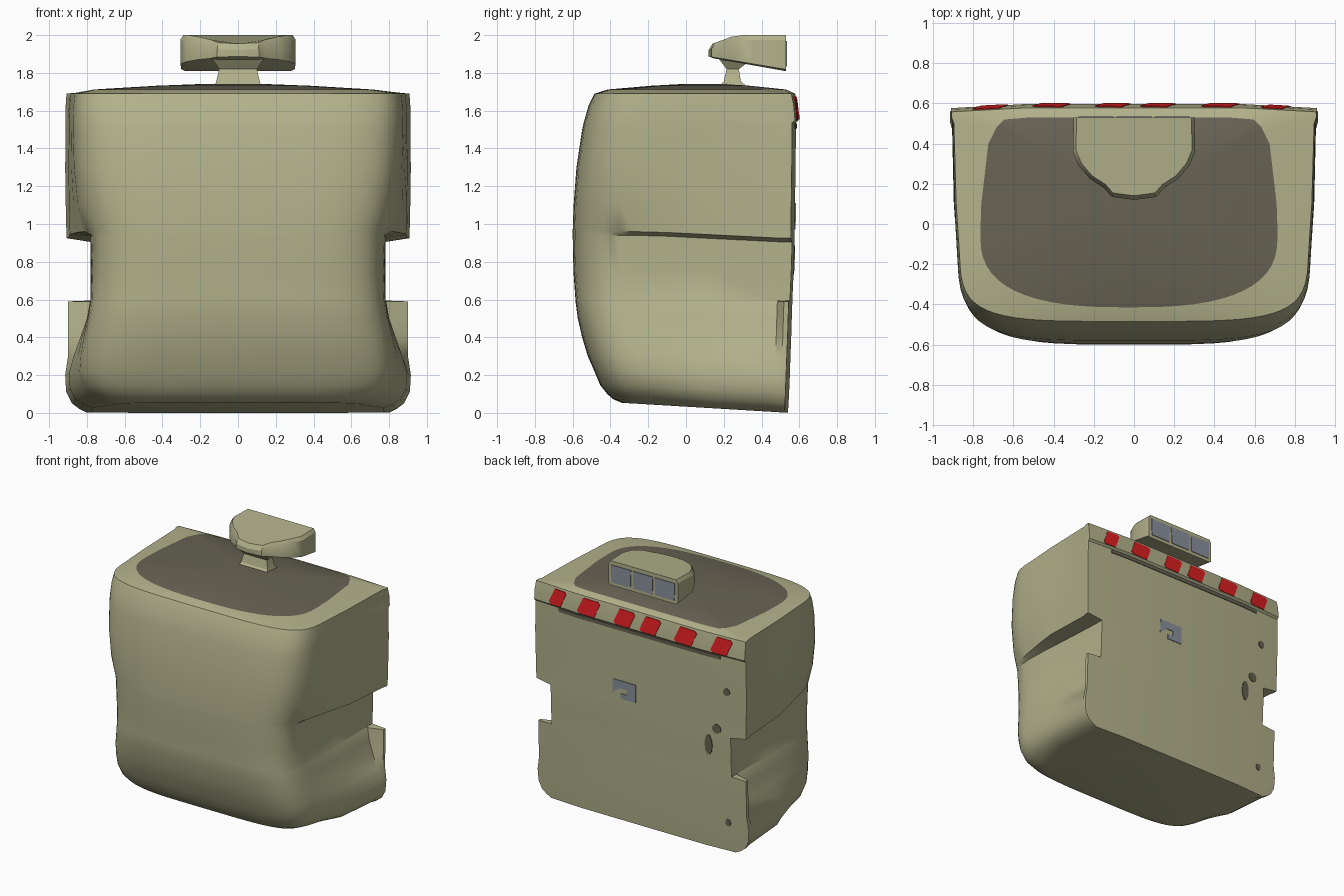
import bpy, bmesh, math

if "Cube" in bpy.data.objects:
    bpy.data.objects.remove(bpy.data.objects["Cube"])

def mat(name, r, g, b):
    m = bpy.data.materials.new(name)
    m.diffuse_color = (r, g, b, 1)
    m.use_nodes = True
    m.node_tree.nodes["Principled BSDF"].inputs["Base Color"].default_value = m.diffuse_color
    return m

OLIVE = mat("olive", 0.45, 0.445, 0.262)
BROWN = mat("dark_brown", 0.137, 0.125, 0.088)
RED = mat("red", 0.72, 0.013, 0.015)
GREY = mat("blue_grey", 0.255, 0.28, 0.335)

def finish(bm, name, mats, angle=30):
    bmesh.ops.recalc_face_normals(bm, faces=bm.faces)
    me = bpy.data.meshes.new(name)
    bm.to_mesh(me)
    bm.free()
    for m in mats:
        me.materials.append(m)
    ob = bpy.data.objects.new(name, me)
    bpy.context.collection.objects.link(ob)
    bpy.ops.object.select_all(action='DESELECT')
    ob.select_set(True)
    bpy.context.view_layer.objects.active = ob
    bpy.ops.object.shade_smooth_by_angle(angle=math.radians(angle))
    return ob

def mirror(half):
    """Half outline from back centre to front centre -> full ring."""
    return half + [(-x, y, z) for x, y, z in reversed(half[1:-1])]

def loft(name, rings, mats, dark_from=None, angle=30):
    bm = bmesh.new()
    vs = [[bm.verts.new(p) for p in r] for r in rings]
    n = len(rings[0])
    for k in range(len(vs) - 1):
        for i in range(n):
            j = (i + 1) % n
            f = bm.faces.new((vs[k][i], vs[k][j], vs[k + 1][j], vs[k + 1][i]))
            if dark_from is not None and k >= dark_from:
                f.material_index = 1
    bm.faces.new(vs[0])
    top = bm.faces.new(vs[-1])
    if dark_from is not None:
        top.material_index = 1
    return finish(bm, name, mats, angle)

# Body rows: z, front y, back y, flange half width, side half width, front half width
ROWS = [
    (0.00, -0.34, 0.540, 0.80, 0.77, 0.66),
    (0.02, -0.385, 0.541, 0.84, 0.82, 0.71),
    (0.05, -0.415, 0.543, 0.88, 0.86, 0.76),
    (0.11, -0.455, 0.546, 0.91, 0.89, 0.805),
    (0.20, -0.485, 0.550, 0.915, 0.895, 0.83),
    (0.30, -0.52, 0.553, 0.90, 0.87, 0.825),
    (0.40, -0.55, 0.557, 0.90, 0.835, 0.815),
    (0.50, -0.573, 0.560, 0.90, 0.80, 0.795),
    (0.59, -0.585, 0.563, 0.90, 0.785, 0.783),
    (0.595, -0.585, 0.563, 0.78, 0.782, 0.782),
    (0.75, -0.596, 0.570, 0.78, 0.775, 0.778),
    (0.905, -0.60, 0.575, 0.78, 0.778, 0.785),
    (0.925, -0.60, 0.575, 0.908, 0.89, 0.788),
    (1.10, -0.595, 0.577, 0.912, 0.895, 0.83),
    (1.30, -0.58, 0.580, 0.915, 0.897, 0.86),
    (1.50, -0.55, 0.582, 0.912, 0.895, 0.87),
    (1.535, -0.542, 0.582, 0.912, 0.895, 0.87),
    (1.55, -0.538, 0.597, 0.912, 0.895, 0.87),
    (1.63, -0.515, 0.590, 0.912, 0.892, 0.868),
    (1.69, -0.485, 0.578, 0.908, 0.885, 0.862),
]

def bow(x):
    """The back curves slightly forward toward its sides."""
    return 0.02 * max(0, (abs(x) - 0.54) / 0.37)

def body_half(z, yf, yb, wb, wm, wf):
    w_in = wm if wb - wm > 0.025 else (wb + wm) / 2
    yc = yb - bow(wb)
    pts = [(0, yb), (0.54, yb), (wb, yc), (wb, yc - 0.025),
           (min(w_in, wb), yc - 0.06), (wm, 0.1)]
    steps = 14
    for i in range(steps + 1):      # rounded front corner, side width fades to front width
        t = math.pi / 2 * i / steps
        y = -0.1 + (yf + 0.1) * math.sin(t) ** 0.46
        s = min(1, max(0, (y - yf - 0.15) / 0.55))
        w = wf + (wm - wf) * s
        pts.append((w * math.cos(t) ** 0.46 if i < steps else 0, y))
    fade = max(0, 1 - z / 0.3)      # underside rises toward the front
    ledge = 0.035 if 0.9 < z < 0.95 else 0
    return [(x, y, z + (0.55 - y) * 0.06 * fade + ledge * min(1, max(0, (0.5 - y) / 0.7)))
            for x, y in pts]

def patch_half(s, z):
    """Rounded dark patch outline on the lid, scaled by s."""
    pts = [(0, .53), (.5, .53), (.62, .52), (.66, .48), (.70, .40), (.735, .1)]
    for i in range(15):
        t = math.pi / 2 * i / 14
        pts.append((.74 * math.cos(t) ** .75 if i < 14 else 0, -.05 - .365 * math.sin(t) ** .75))
    return [(x * s, .1 + (y - .1) * s, z) for x, y in pts]

rings = [mirror(body_half(*r)) for r in ROWS]
# Domed lid: pale border, then dark patch set slightly to the left
for s, z in ((1.0, 1.712), (0.55, 1.732), (0.2, 1.742)):
    rings.append([(x - .025, y, h) for x, y, h in mirror(patch_half(s, z))])
loft("body", rings, [OLIVE, BROWN], dark_from=len(ROWS))

# Head: half disc with sloping front and underside
outline = [(0, .53), (.3, .53), (.305, .36), (.275, .29), (.22, .225),
           (.15, .18), (.11, .135), (0, .12)]
def head_ring(s, zfun):
    return mirror([(x * s, .53 + (y - .53) * s, zfun(y)) for x, y in outline])
under = lambda y: 1.875 - (y - .13) * .165
upper = lambda y: 1.985 - max(0, .3 - y) * .3
loft("head", [head_ring(.93, under), head_ring(1, lambda y: under(y) + .01),
              head_ring(1, lambda y: upper(y) - .01),
              head_ring(.95, lambda y: 2.0 - max(0, .25 - y) * .35)], [OLIVE])

# Neck
def box_ring(w, y0, y1, z):
    return [(w, y1, z), (w, y0, z), (-w, y0, z), (-w, y1, z)]
loft("neck", [box_ring(.13, .16, .34, 1.715), box_ring(.115, .2, .29, 1.755),
              box_ring(.10, .215, .28, 1.82), box_ring(.14, .17, .36, 1.88)], [OLIVE])

def back_y(x, z):
    """Depth of the body's back surface."""
    for a, b in zip(ROWS, ROWS[1:]):
        if a[0] <= z <= b[0]:
            t = (z - a[0]) / (b[0] - a[0])
            return a[2] + (b[2] - a[2]) * t - bow(x)
    return 0.58

def plate(name, pts, m, depth=back_y):
    bm = bmesh.new()
    a = [bm.verts.new((x, depth(x, z) + .005, z)) for x, z in pts]
    b = [bm.verts.new((x, depth(x, z) - .004, z)) for x, z in pts]
    bm.faces.new(a)
    bm.faces.new(b[::-1])
    for i in range(len(pts)):
        j = (i + 1) % len(pts)
        bm.faces.new((a[i], a[j], b[j], b[i]))
    finish(bm, name, [m])

# Red warning stripes along the upper back
for i, (x, w) in enumerate(((-.715, .07), (-.41, .077), (-.105, .07),
                            (.12, .07), (.43, .077), (.705, .055))):
    plate(f"red_stripe_{i}", [(x + w + .018, 1.572), (x + w * .7 + .022, 1.554),
                              (x - w + .025, 1.552), (x - w - .018, 1.655),
                              (x - w * .7 - .022, 1.673), (x + w - .025, 1.675)], RED)

# Dark groove below the stripes
plate("groove", [(-.7, 1.505), (-.54, 1.505), (.54, 1.505), (.7, 1.505),
                 (.7, 1.532), (.54, 1.532), (-.54, 1.532), (-.7, 1.532)], BROWN)

# Grey latch with a slot
plate("latch", [(.03, .97), (.16, .97), (.16, 1.01), (.11, 1.01), (.11, 1.05), (.17, 1.05),
                (.23, 1.0), (.23, 1.11), (.03, 1.11)], GREY)

# Dark rivets and slot on the back
for i, (x, z, rx, rz) in enumerate(((-.75, 1.26, .028, .03), (-.665, .95, .037, .037),
                                    (-.595, .81, .032, .08), (-.745, .225, .022, .028))):
    plate(f"rivet_{i}", [(x + rx * math.cos(k * math.pi / 5), z + rz * math.sin(k * math.pi / 5))
                         for k in range(10)], BROWN)

# Three grey windows on the back of the head
for i, x in enumerate((-.19, 0, .19)):
    plate(f"head_window_{i}", [(x - .082, 1.835), (x + .082, 1.835),
                               (x + .087, 1.97), (x - .087, 1.97)], GREY,
          depth=lambda x, z: .53)
